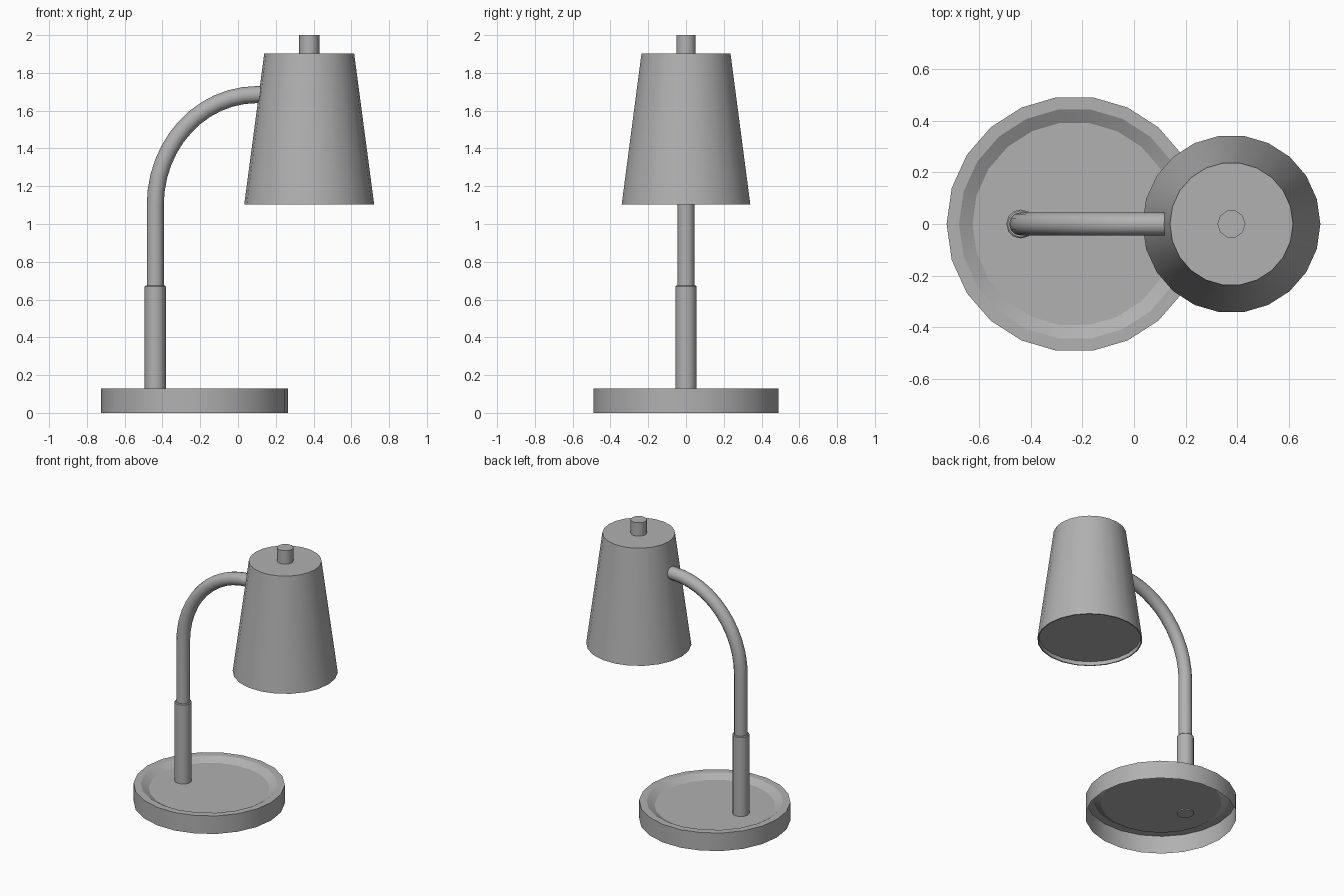
import bpy, bmesh, math

if "Cube" in bpy.data.objects:
    bpy.data.objects.remove(bpy.data.objects["Cube"])

grey = bpy.data.materials.new("dark_grey")
grey.diffuse_color = (0.44, 0.44, 0.44, 1)
grey.use_nodes = True
grey.node_tree.nodes["Principled BSDF"].inputs["Base Color"].default_value = grey.diffuse_color


def lathe(name, x, sides, profile, smooth=28, cap_start=True, cap_end=True):
    """Revolve (radius, z) points, listed bottom to top along the outside."""
    bm = bmesh.new()
    rings = []
    for r, z in profile:
        angles = [2 * math.pi * j / sides for j in range(sides)]
        rings.append([bm.verts.new((r * math.cos(a), r * math.sin(a), z)) for a in angles])
    for low, high in zip(rings, rings[1:]):
        for j in range(sides):
            k = (j + 1) % sides
            bm.faces.new((low[j], low[k], high[k], high[j]))
    if cap_start:
        bm.faces.new(rings[0][::-1])
    if cap_end:
        bm.faces.new(rings[-1])
    mesh = bpy.data.meshes.new(name)
    bm.to_mesh(mesh)
    bm.free()
    mesh.materials.append(grey)
    obj = bpy.data.objects.new(name, mesh)
    obj.location.x = x
    bpy.context.collection.objects.link(obj)
    bpy.ops.object.select_all(action='DESELECT')
    obj.select_set(True)
    bpy.context.view_layer.objects.active = obj
    bpy.ops.object.shade_smooth_by_angle(angle=math.radians(smooth))
    return obj


POLE_X, SHADE_X = -0.438, 0.377

# Dished base, open underneath
lathe("base", -0.23, 22,
      [(0.495, 0), (0.495, 0.13), (0.447, 0.13), (0.395, 0.10)], cap_start=False)

# Pole sleeve with a small chamfer at the top
lathe("pole_sleeve", POLE_X, 12, [(0.056, 0.092), (0.056, 0.669), (0.051, 0.674)], smooth=40)

# Tapered shade with a recessed underside
lathe("shade", SHADE_X, 22,
      [(0.334, 1.130), (0.336, 1.103), (0.344, 1.103), (0.238, 1.903)])

# Knob on top of the shade
lathe("shade_knob", SHADE_X, 10, [(0.054, 1.89), (0.054, 2.0)], smooth=40)

# Bent arm: straight up, then a quarter turn into the shade
curve = bpy.data.curves.new("arm", 'CURVE')
curve.dimensions = '3D'
curve.bevel_depth = 0.045
curve.bevel_resolution = 4
curve.use_fill_caps = True
curve.materials.append(grey)
path = [(POLE_X, 0.64)]
for i in range(13):
    a = math.pi / 2 * i / 12
    path.append((0.10 + (POLE_X - 0.10) * math.cos(a), 1.10 + 0.585 * math.sin(a)))
path.append((0.12, 1.685))
spline = curve.splines.new('POLY')
spline.points.add(len(path) - 1)
for point, (x, z) in zip(spline.points, path):
    point.co = (x, 0, z, 1)
spline.use_smooth = True
arm = bpy.data.objects.new("arm", curve)
bpy.context.collection.objects.link(arm)
